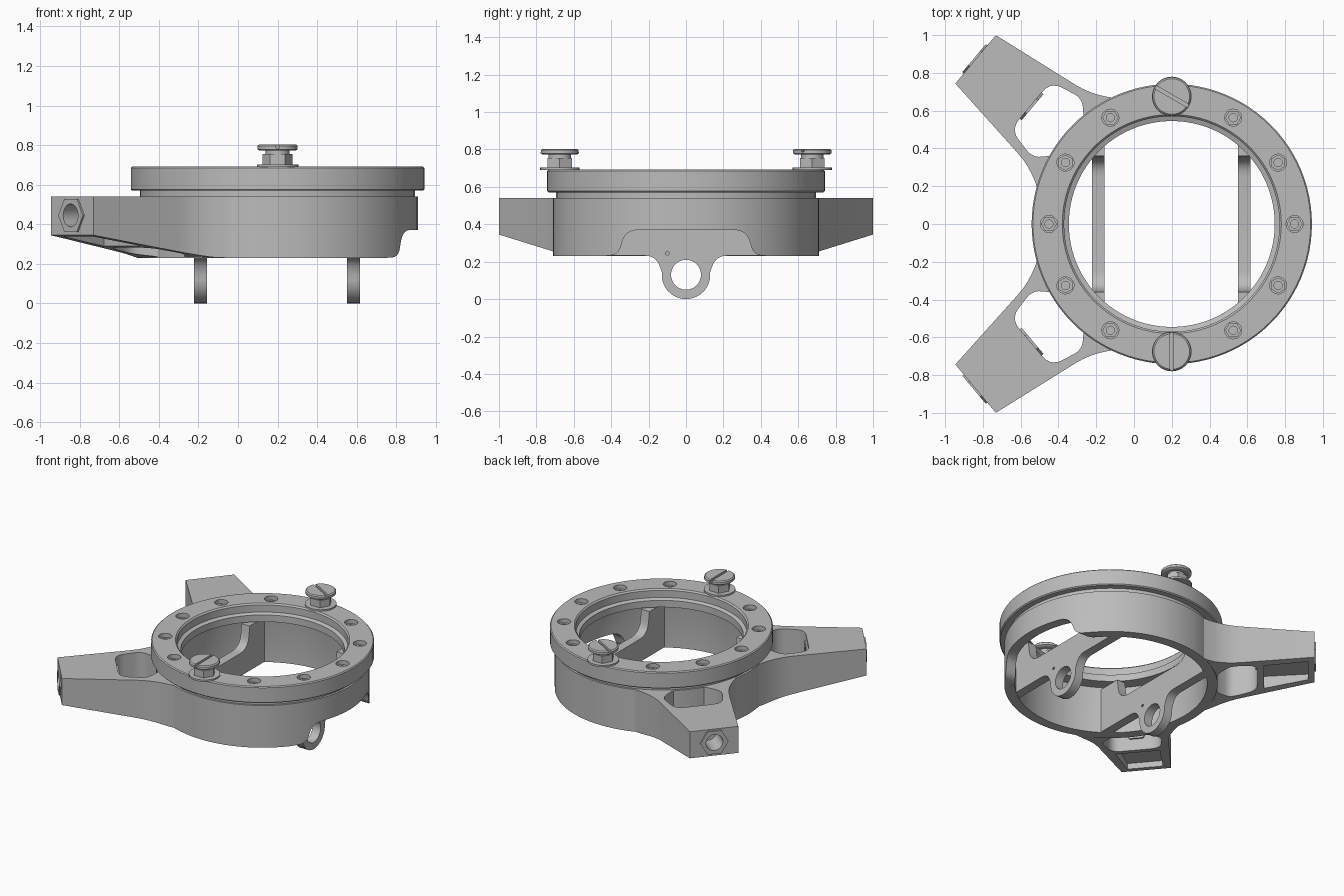
import bpy, bmesh
from math import sin, cos, pi, radians, sqrt
from mathutils import Matrix, Vector

old = bpy.data.objects.get("Cube")
if old:
    bpy.data.objects.remove(old)

grey = bpy.data.materials.new("machined grey")
grey.use_nodes = True
grey.diffuse_color = (0.5, 0.5, 0.5, 1)
grey.node_tree.nodes["Principled BSDF"].inputs["Base Color"].default_value = (0.5, 0.5, 0.5, 1)

CENTRE = Matrix.Translation((0.2, 0, 0))
ALONG_X = Matrix(((0, 0, 1, 0), (1, 0, 0, 0), (0, 1, 0, 0), (0, 0, 0, 1)))


def finish(name, bm, matrix):
    bmesh.ops.transform(bm, matrix=matrix, verts=bm.verts)
    bmesh.ops.recalc_face_normals(bm, faces=bm.faces)
    mesh = bpy.data.meshes.new(name)
    bm.to_mesh(mesh)
    bm.free()
    mesh.materials.append(grey)
    obj = bpy.data.objects.new(name, mesh)
    bpy.context.collection.objects.link(obj)
    return obj


def prism(name, points, low, high, matrix=Matrix()):
    """Extrude an outline; low may be a function of the outline point."""
    bm = bmesh.new()
    floor = low if callable(low) else lambda x, y: low
    bottom = [bm.verts.new((x, y, floor(x, y))) for x, y in points]
    top = [bm.verts.new((x, y, high)) for x, y in points]
    bm.faces.new(bottom)
    bm.faces.new(top)
    for i in range(len(points)):
        j = (i + 1) % len(points)
        bm.faces.new((bottom[i], bottom[j], top[j], top[i]))
    return finish(name, bm, matrix)


def disc(name, radius, low, high, matrix=Matrix(), sides=32):
    pts = [(radius * cos(2 * pi * i / sides), radius * sin(2 * pi * i / sides)) for i in range(sides)]
    return prism(name, pts, low, high, matrix)


def lathe(name, profile, matrix, sides=96):
    """Revolve a closed radius/height profile."""
    bm = bmesh.new()
    rings = [[bm.verts.new((r * cos(2 * pi * i / sides), r * sin(2 * pi * i / sides), z))
              for r, z in profile] for i in range(sides)]
    n = len(profile)
    for i in range(sides):
        a, b = rings[i], rings[(i + 1) % sides]
        for k in range(n):
            m = (k + 1) % n
            bm.faces.new((a[k], b[k], b[m], a[m]))
    return finish(name, bm, matrix)


def rounded(corners, steps=5):
    """Round (x, y, radius) corners with quadratic arcs."""
    pts = []
    for i, (x, y, r) in enumerate(corners):
        p = Vector((x, y))
        if r == 0:
            pts.append((x, y))
            continue
        before = Vector(corners[i - 1][:2]) - p
        after = Vector(corners[(i + 1) % len(corners)][:2]) - p
        a, b = p + before.normalized() * r, p + after.normalized() * r
        for k in range(steps + 1):
            u = k / steps
            pts.append(tuple(a * (1 - u) ** 2 + p * 2 * u * (1 - u) + b * u * u))
    return pts


def mirrored(half):
    return half + [(-x, y, r) for x, y, r in reversed(half)]


def cut(obj, *cutters):
    for c in cutters:
        mod = obj.modifiers.new("cut", 'BOOLEAN')
        mod.operation, mod.solver, mod.object = 'DIFFERENCE', 'EXACT', c
    bpy.context.view_layer.update()
    graph = bpy.context.evaluated_depsgraph_get()
    obj_mesh = bpy.data.meshes.new_from_object(obj.evaluated_get(graph))
    obj.modifiers.clear()
    obj.data = obj_mesh


def discard(*objs):
    for o in objs:
        bpy.data.objects.remove(o)


# Housing wall with a notch on the +x side
housing = lathe("housing_wall", [(0.71, 0.23), (0.71, 0.54), (0.695, 0.54), (0.695, 0.58),
                                 (0.63, 0.58), (0.64, 0.54), (0.64, 0.23)], CENTRE)
notch = prism("notch_cutter", rounded(mirrored([(0.46, 0.1, 0), (0.46, 0.23, 0), (0.36, 0.235, 0.05),
                                                (0.325, 0.37, 0.07)])), 0.7, 1.1, ALONG_X)
cut(housing, notch)
discard(notch)

# Top ring with an inner lip and ten screw holes
ring = lathe("top_ring", [(0.735, 0.57), (0.742, 0.577), (0.742, 0.685), (0.735, 0.692), (0.58, 0.692),
                          (0.57, 0.682), (0.57, 0.63), (0.545, 0.62), (0.545, 0.57)], CENTRE)
spots = [CENTRE @ Matrix.Rotation(radians(30 * k), 4, 'Z') @ Matrix.Translation((0.65, 0, 0))
         for k in range(12) if k not in (3, 9)]
holes = [disc("hole_cutter", 0.045, 0.61, 0.8, m, 20) for m in spots]
cut(ring, *holes)
discard(*holes)
for m in spots:
    nut = disc("recessed_nut", 0.042, 0.6, 0.665, m, 6)
    bore = disc("bore_cutter", 0.022, 0.63, 0.8, m, 16)
    cut(nut, bore)
    discard(bore)

# Two arms, drawn along local +x and turned into place
for side, angle in (("left", 140), ("right", -140)):
    turn = CENTRE @ Matrix.Rotation(radians(angle), 4, 'Z')
    edge = [(1.356, 0.167, 0), (0.75, 0.253, 0.12), (0.615, 0.35, 0)]
    inner = [(sqrt(0.67 ** 2 - t * t), t, 0) for t in (0.3, 0.2, 0.1, 0.0, -0.1, -0.2, -0.3)]
    outline = rounded(edge + inner + [(s, -t, r) for s, t, r in reversed(edge)])
    arm = prism(side + "_arm", outline, lambda s, t: 0.231 + max(0, s - 0.67) * 0.166, 0.54, turn)
    window = prism("window_cutter", rounded([(0.975, 0.165, 0.07), (0.79, 0.205, 0.05), (0.69, 0.10, 0.05),
                                             (0.69, -0.10, 0.05), (0.79, -0.205, 0.05),
                                             (0.975, -0.165, 0.07)]), 0.1, 0.7, turn)
    pocket = prism("pocket_cutter", [(1.02, 0.15), (1.02, -0.15), (1.31, -0.12), (1.31, 0.12)],
                   0.1, 0.38, turn)
    axis = turn @ Matrix.Translation((0, 0, 0.445)) @ ALONG_X
    bore = disc("bore_cutter", 0.058, 1.2, 1.5, axis)
    back_bore = disc("bore_cutter", 0.04, 0.9, 1.02, axis)
    cut(arm, window, pocket, bore, back_bore)
    tip_nut = disc(side + "_tip_nut", 0.097, 1.35, 1.366, axis, 6)
    cut(tip_nut, bore)
    inner_nut = disc(side + "_inner_nut", 0.09, 0.962, 0.98, axis, 6)
    cut(inner_nut, back_bore)
    discard(window, pocket, bore, back_bore)

# Two cross webs, each with a hanging eyelet
eye = [(0.13 * sin(a), 0.13 - 0.13 * cos(a), 0) for a in [radians(12 * k) for k in range(9)]]
web_half = eye + [(0.16, 0.232, 0.06), (0.535, 0.232, 0), (0.535, 0.56, 0), (0.36, 0.56, 0),
                  (0.34, 0.40, 0.09)]
web_outline = rounded(web_half + [(-x, y, r) for x, y, r in reversed(web_half[1:])])
for name, x in (("right_web", -0.19), ("left_web", 0.583)):
    web = prism(name, web_outline, x - 0.033, x + 0.033, ALONG_X)
    eyelet = disc("eyelet_cutter", 0.08, -1, 1, Matrix.Translation((0, 0, 0.13)) @ ALONG_X)
    pin = disc("pin_cutter", 0.01, -1, 1, Matrix.Translation((0, -0.1, 0.245)) @ ALONG_X, 10)
    cut(web, eyelet, pin)
    discard(eyelet, pin)

# Slotted clamp screws with washer and hex collar
for side, y, slot_angle in (("back", 0.675, -30), ("front", -0.675, 90)):
    place = Matrix.Translation((0.2, y, 0))
    disc(side + "_washer", 0.105, 0.69, 0.703, place)
    disc(side + "_hex_collar", 0.075, 0.70, 0.755, place, 6)
    disc(side + "_screw_neck", 0.06, 0.75, 0.78, place)
    head = lathe(side + "_screw_head", [(0.001, 0.772), (0.09, 0.772), (0.102, 0.779), (0.102, 0.796),
                                        (0.094, 0.803), (0.001, 0.803)], place, 40)
    slot = prism("slot_cutter", [(-0.2, -0.009), (0.2, -0.009), (0.2, 0.009), (-0.2, 0.009)], 0.786, 0.9,
                 place @ Matrix.Rotation(radians(slot_angle), 4, 'Z'))
    cut(head, slot)
    discard(slot)

# Smooth the round walls and keep the edges sharp
bpy.ops.object.select_all(action='DESELECT')
for o in bpy.context.collection.objects:
    if o.type == 'MESH' and grey.name in o.data.materials:
        o.select_set(True)
        bpy.context.view_layer.objects.active = o
bpy.ops.object.shade_smooth_by_angle(angle=radians(30))
